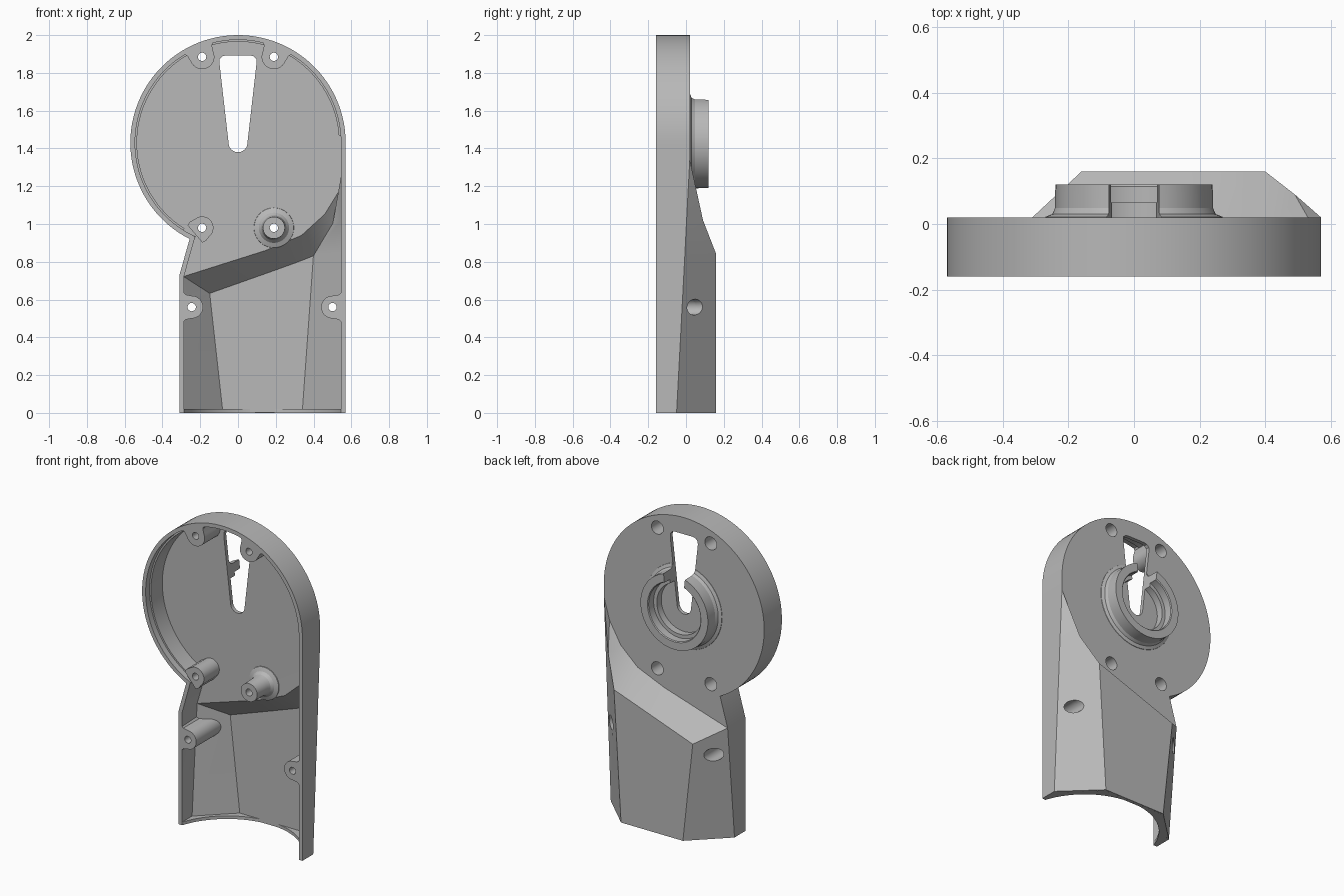
import bpy, bmesh
from math import radians, sin, cos, atan2, sqrt, hypot, pi

cube = bpy.data.objects.get("Cube")
if cube:
    bpy.data.objects.remove(cube)

grey = bpy.data.materials.new("light_grey")
grey.use_nodes = True
COLOR = (0.48, 0.48, 0.48, 1)
grey.diffuse_color = COLOR
grey.node_tree.nodes["Principled BSDF"].inputs["Base Color"].default_value = COLOR

R, CZ = 0.57, 1.43            # round head radius and centre height
FRONT, PLATE, BACK = -0.16, 0.02, 0.16
WALL = 0.025


def finish(name, bm, recalc=True):
    if recalc:
        bmesh.ops.recalc_face_normals(bm, faces=bm.faces[:])
    me = bpy.data.meshes.new(name)
    bm.to_mesh(me)
    bm.free()
    me.materials.append(grey)
    ob = bpy.data.objects.new(name, me)
    bpy.context.collection.objects.link(ob)
    return ob


def prism(bm, bottom, top):
    """Closed solid between two matching loops of points."""
    a = [bm.verts.new(p) for p in bottom]
    b = [bm.verts.new(p) for p in top]
    n = len(a)
    bm.faces.new(a)
    bm.faces.new(b[::-1])
    for i in range(n):
        j = (i + 1) % n
        bm.faces.new((a[i], b[i], b[j], a[j]))


def revolve(bm, x, z, prof, start=0, end=360, n=40, loop=False):
    """Turn (radius, y) points about an axis along y."""
    full = end - start >= 360
    count = n if full else n + 1
    rings = []
    for i in range(count):
        a = radians(start + (end - start) * i / n)
        rings.append([bm.verts.new((x + r * cos(a), y, z + r * sin(a))) for r, y in prof])
    m = len(prof)
    for i in range(n):
        p, q = rings[i], rings[(i + 1) % count]
        for k in range(m if loop else m - 1):
            l = (k + 1) % m
            bm.faces.new((p[k], p[l], q[l], q[k]))
    if not full:
        bm.faces.new(rings[0])
        bm.faces.new(rings[-1][::-1])
    elif not loop:
        bm.faces.new([r[0] for r in rings])
        bm.faces.new([r[-1] for r in rings][::-1])


def tab(name, c, d, length, back, r=0.065, flare=0.03):
    """Rounded screw boss that widens into the wall along direction d."""
    s = hypot(*d)
    dx, dz = d[0] / s, d[1] / s
    base = atan2(dz, dx)
    pts = [(c[0] + r * cos(base + t), c[1] + r * sin(base + t))
           for t in [pi / 2 + pi * i / 16 for i in range(17)]]
    for side, reach in ((-1, 0.6), (-1, 1), (1, 1), (1, 0.6)):
        w = side * (r + (flare if reach == 1 else 0.006))
        pts.append((c[0] + dx * length * reach - dz * w, c[1] + dz * length * reach + dx * w))
    bm = bmesh.new()
    prism(bm, [(x, FRONT, z) for x, z in pts], [(x, back(x), z) for x, z in pts])
    return finish(name, bm)


# Shell skin: wall ribbon, head plate, slope and faceted lower back
bm = bmesh.new()
V = lambda x, y, z: bm.verts.new((x, y, z))
neck = atan2(-0.505, -0.254) + 2 * pi
arc = [neck * (1 - i / 72) for i in range(73)]
head = [V(R * cos(a), PLATE, CZ + R * sin(a)) for a in arc]
left_low, left_top = V(-0.31, -0.05, 0), V(-0.31, PLATE, 0.73)
tip = V(R, PLATE, 1.34)
right = [V(R, 0.003, 1.02), V(R, -0.006, 0.84), V(R, -0.05, 0)]
outline = [left_low, left_top] + head + [tip] + right
rim = [V(v.co.x, FRONT, v.co.z) for v in outline]
for i in range(len(outline) - 1):
    bm.faces.new((outline[i], outline[i + 1], rim[i + 1], rim[i]))

upper = [V(x, PLATE, z) for x, z in ((0.14, 0.87), (0.33, 0.95), (0.45, 1.06), (0.53, 1.2))]
plate_face = bm.faces.new([left_top] + head + [tip] + upper[::-1])
lower = [V(x, BACK, z) for x, z in ((-0.16, 0.64), (0.13, 0.744), (0.3, 0.805), (0.4, 0.84))]
bend = V(0.49, 0.09, 1.02)
top_line = [left_top] + upper + [tip]
low_line = lower + [bend]
for i in range(4):
    bm.faces.new((top_line[i], top_line[i + 1], low_line[i + 1], low_line[i]))
bm.faces.new((upper[3], tip, bend))
back_left, back_right = V(-0.09, BACK, 0), V(0.35, BACK, 0)
bm.faces.new([back_left] + lower + [back_right])
bm.faces.new((left_low, left_top, lower[0], back_left))
bm.faces.new((back_right, lower[3], right[1], right[2]))
bm.faces.new((lower[3], bend, right[0], right[1]))
bm.faces.new((bend, tip, right[0]))
bmesh.ops.recalc_face_normals(bm, faces=bm.faces[:])
plate_face.normal_update()
if plate_face.normal.y < 0:
    bmesh.ops.reverse_faces(bm, faces=bm.faces[:])
shell = finish("housing_shell", bm, recalc=False)
solid = shell.modifiers.new("thickness", "SOLIDIFY")
solid.thickness = WALL
solid.offset = -1
solid.use_even_offset = True
solid.use_quality_normals = True

# Screw bosses of the head
inside = lambda x: PLATE - 0.01
parts = [shell]
screws = [(-0.19, 1.885), (0.19, 1.885), (-0.19, 0.98), (0.19, 0.98)]
for label, c in zip(("right", "left"), screws):
    parts.append(tab("upper_boss_" + label, c, (c[0], c[1] - CZ), 0.06, inside))
parts.append(tab("lower_boss_right", screws[2], (-0.064, -0.055), 0.05, inside, 0.06, 0.0))
bm = bmesh.new()
revolve(bm, *screws[3], [(0.11, 0.01), (0.105, -0.008), (0.08, -0.018), (0.066, -0.035),
                         (0.06, -0.06), (0.058, FRONT)])
parts.append(finish("lower_boss_left", bm))

# Screw bosses of the lower body, ending just inside the slanted faces
sides = [(-0.245, 0.56), (0.5, 0.56)]
parts.append(tab("side_boss_right", sides[0], (-1, 0), 0.053,
                 lambda x: min(0.15, -0.015 + (x + 0.31) * 0.95), 0.06))
parts.append(tab("side_boss_left", sides[1], (1, 0), 0.058,
                 lambda x: min(0.15, -0.04 + (R - x) * 0.95), 0.06))

# Hub ring on the back, open at the top
bm = bmesh.new()
revolve(bm, 0, CZ, [(0.275, 0.01), (0.27, 0.022), (0.25, 0.03), (0.241, 0.048), (0.24, 0.12),
                    (0.19, 0.12), (0.185, 0.115), (0.185, 0.065), (0.162, 0.065), (0.162, 0.01)],
        108, 432, 56, True)
parts.append(finish("hub_ring", bm))

# Stepped lip inside the head wall
for label, a, b in (("right", 118, 238), ("top", 74, 106), ("left", 4, 62)):
    bm = bmesh.new()
    revolve(bm, 0, CZ, [(0.56, -0.12), (0.535, -0.12), (0.535, 0.01), (0.56, 0.01)], a, b, 32, True)
    parts.append(finish("inner_lip_" + label, bm))

# Bottom lip with an arched opening
section = [(-0.3, FRONT), (-0.3, -0.055), (-0.087, 0.15), (0.347, 0.15), (0.56, -0.055), (0.56, FRONT)]
rad, half = 0.437, 0.415
span = atan2(half, sqrt(rad * rad - half * half))
arch = [(0.13 + rad * sin(t), 0.14 - rad + rad * cos(t))
        for t in [span * (1 - 2 * i / 32) for i in range(33)]]
bm = bmesh.new()
prism(bm, [(x, y, 0) for x, y in section + arch], [(x, y, 0.02) for x, y in section + arch])
parts.append(finish("bottom_lip", bm))

# Cutter: tapered slot and stepped screw holes
bm = bmesh.new()
slot = [(0.05 * cos(t), CZ + 0.05 * sin(t)) for t in [-pi + pi * i / 16 for i in range(17)]]
slot += [(0.098, 1.85), (0.097, 1.873), (0.083, 1.888), (0.06, 1.893)]
slot += [(-x, z) for x, z in slot[:-5:-1]]
prism(bm, [(x, -0.4, z) for x, z in slot], [(x, 0.4, z) for x, z in slot])
for c in screws + sides:
    revolve(bm, *c, [(0.022, -0.4), (0.022, -0.09), (0.042, -0.09), (0.042, 0.4)], n=32)
cutter = finish("opening_cutter", bm)
cutter.hide_render = True
cutter.display_type = "WIRE"
for ob in parts:
    if "lip" not in ob.name:
        cut = ob.modifiers.new("openings", "BOOLEAN")
        cut.operation = "DIFFERENCE"
        cut.solver = "EXACT"
        cut.object = cutter

# Bake modifiers, remove the cutter and shade
graph = bpy.context.evaluated_depsgraph_get()
baked = [bpy.data.meshes.new_from_object(ob.evaluated_get(graph)) for ob in parts]
bpy.ops.object.select_all(action="DESELECT")
for ob, me in zip(parts, baked):
    ob.modifiers.clear()
    ob.data = me
    ob.select_set(True)
bpy.data.objects.remove(cutter)
bpy.context.view_layer.objects.active = shell
bpy.ops.object.shade_smooth_by_angle(angle=radians(25))
